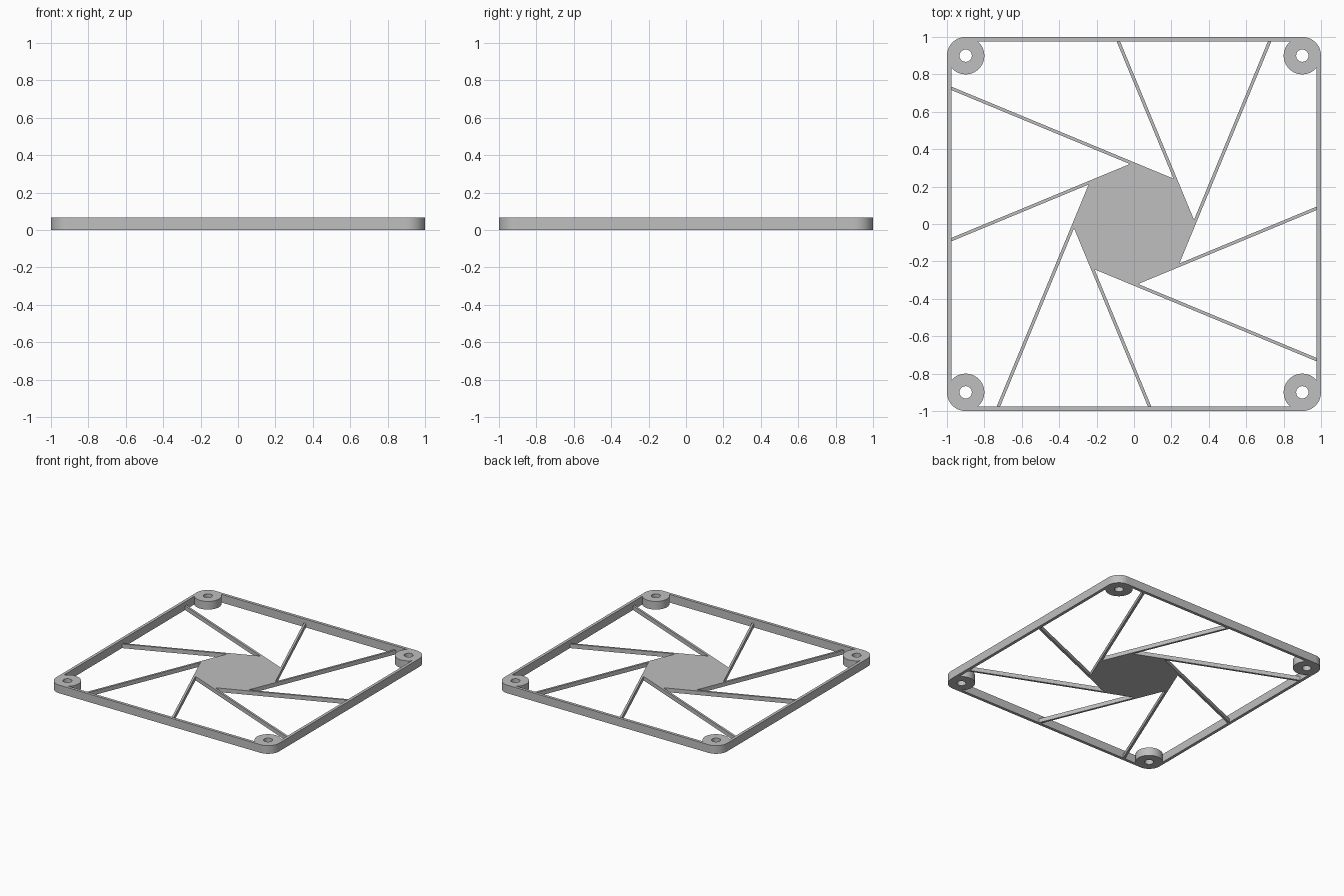
import bpy
import bmesh
from math import acos, cos, sin, radians, sqrt, tau, pi
from mathutils import Vector

cube = bpy.data.objects.get("Cube")
if cube:
    bpy.data.objects.remove(cube, do_unlink=True)

HEIGHT = 0.066        # frame and bosses
HUB_HEIGHT = 0.033    # hub plate and spokes
BOSS = 0.9            # boss centre offset
BOSS_R = 0.1
HOLE_R = 0.033
INNER = 0.976         # inner face of the frame walls
HUB_R = 0.33
SPOKE_W = 0.017

grey = bpy.data.materials.new("light grey")
grey.use_nodes = True
colour = (0.52, 0.52, 0.52, 1)
grey.diffuse_color = colour
grey.node_tree.nodes["Principled BSDF"].inputs["Base Color"].default_value = colour


def polar(radius, angle, centre=(0, 0)):
    return Vector(centre) + Vector((cos(angle), sin(angle))) * radius


def arc(centre, radius, start, end, steps):
    return [polar(radius, start + (end - start) * i / steps, centre)
            for i in range(steps + 1)]


def extrude_outlines(name, outlines, height):
    """Fill closed outlines (inner ones become holes) and extrude up from z = 0."""
    curve = bpy.data.curves.new(name + "_outline", "CURVE")
    curve.dimensions = "2D"
    curve.fill_mode = "BOTH"
    curve.extrude = height / 2
    for points in outlines:
        spline = curve.splines.new("POLY")
        spline.points.add(len(points) - 1)
        for p, co in zip(spline.points, points):
            p.co = (co.x, co.y, 0, 1)
        spline.use_cyclic_u = True
    helper = bpy.data.objects.new(name + "_outline", curve)
    bpy.context.collection.objects.link(helper)
    graph = bpy.context.evaluated_depsgraph_get()
    mesh = bpy.data.meshes.new_from_object(helper.evaluated_get(graph))
    bpy.data.objects.remove(helper, do_unlink=True)

    bm = bmesh.new()
    bm.from_mesh(mesh)
    bmesh.ops.remove_doubles(bm, verts=bm.verts, dist=0.0001)
    bmesh.ops.translate(bm, verts=bm.verts, vec=(0, 0, height / 2))
    bmesh.ops.recalc_face_normals(bm, faces=bm.faces)
    bm.to_mesh(mesh)
    bm.free()
    mesh.materials.clear()
    mesh.materials.append(grey)
    obj = bpy.data.objects.new(name, mesh)
    bpy.context.collection.objects.link(obj)
    bpy.ops.object.select_all(action="DESELECT")
    obj.select_set(True)
    bpy.context.view_layer.objects.active = obj
    bpy.ops.object.shade_smooth_by_angle(angle=radians(30))
    return obj


# Square frame with rounded corners and a drilled boss in each corner
outer, inner, holes = [], [], []
bite = acos((INNER - BOSS) / BOSS_R)
for k in range(4):
    turn = k * pi / 2
    centre = polar(BOSS * sqrt(2), turn + pi / 4)
    outer += arc(centre, BOSS_R, turn, turn + pi / 2, 16)
    inner += arc(centre, BOSS_R, turn - bite, turn + pi / 2 + bite - tau, 32)
    holes.append(arc(centre, HOLE_R, 0, tau, 32)[:-1])
extrude_outlines("frame_with_bosses", [outer, inner] + holes, HEIGHT)


# Octagonal hub, each edge running on as a thin spoke to the frame
def run_to_wall(start, direction, wall=0.982):
    reach = min((wall - s * (1 if d > 0 else -1)) / abs(d)
                for s, d in zip(start, direction) if abs(d) > 0.001)
    return start + direction * reach


pinwheel = []
for k in range(8):
    angle = k * pi / 4
    corner = polar(HUB_R, angle)
    along = polar(1, angle + radians(67.5))
    root = corner + polar(SPOKE_W * sqrt(2), angle + radians(112.5))
    pinwheel += [corner, run_to_wall(corner, along), run_to_wall(root, along), root]
extrude_outlines("hub_and_spokes", [pinwheel], HUB_HEIGHT)
